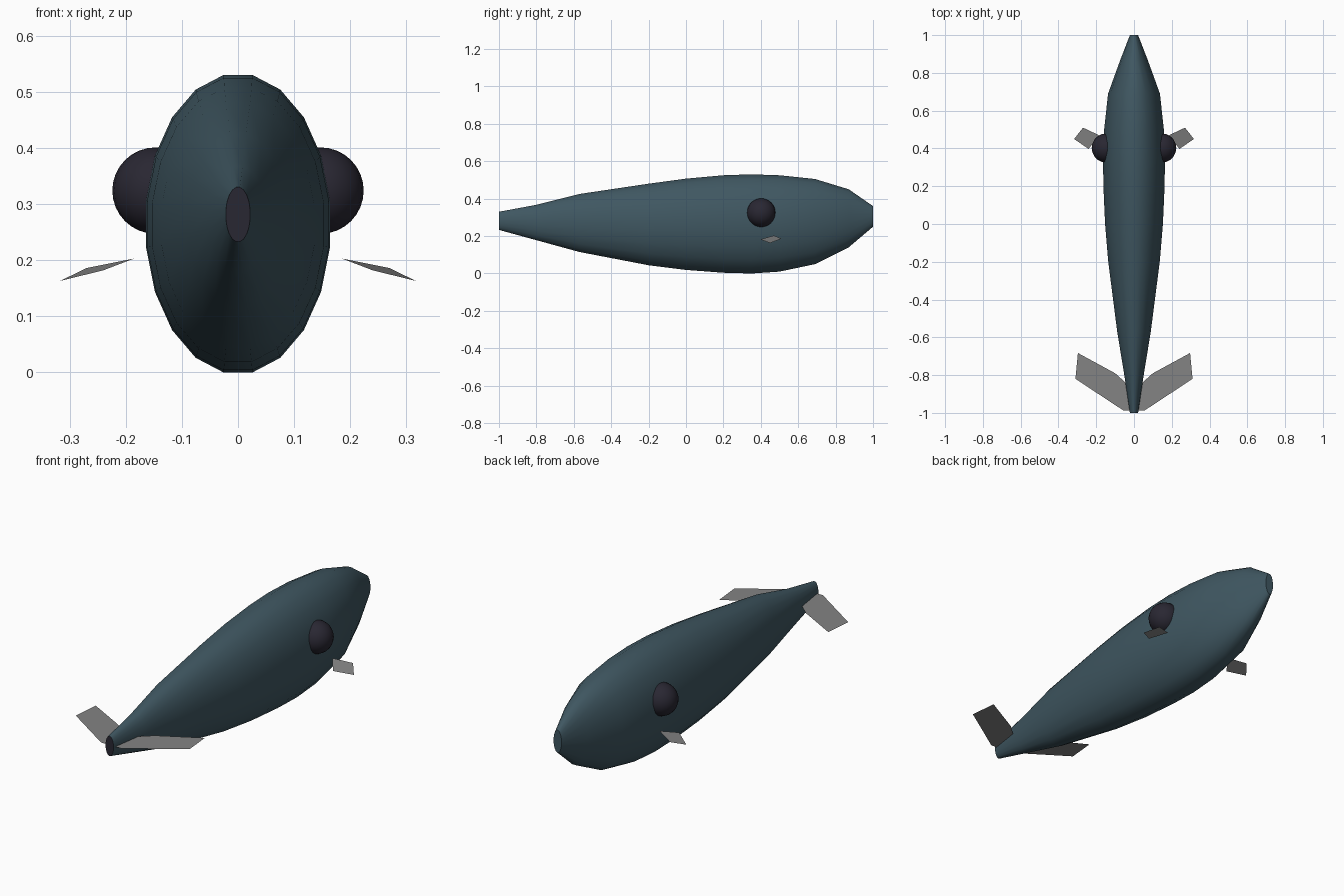
import bpy, bmesh, math

cube = bpy.data.objects.get("Cube")
if cube:
    bpy.data.objects.remove(cube)


def material(name, rgb):
    m = bpy.data.materials.new(name)
    m.use_nodes = True
    m.diffuse_color = (*rgb, 1)
    m.node_tree.nodes["Principled BSDF"].inputs["Base Color"].default_value = (*rgb, 1)
    return m


teal = material("dark teal skin", (0.05, 0.095, 0.12))
dark = material("dark violet", (0.022, 0.02, 0.032))
grey = material("fin grey", (0.23, 0.23, 0.23))


def make(name, bm, mats, smooth=None):
    mesh = bpy.data.meshes.new(name)
    bm.to_mesh(mesh)
    bm.free()
    for m in mats:
        mesh.materials.append(m)
    ob = bpy.data.objects.new(name, mesh)
    bpy.context.collection.objects.link(ob)
    if smooth:
        bpy.ops.object.select_all(action="DESELECT")
        ob.select_set(True)
        bpy.context.view_layer.objects.active = ob
        bpy.ops.object.shade_smooth_by_angle(angle=math.radians(smooth))
    return ob


# Body: oval rings lofted along y, as (y, half width, bottom, top)
SIDES = 20
rings = [(-1, .022, .233, .33), (-.8, .052, .178, .367), (-.57, .09, .115, .425),
         (-.2, .138, .044, .48), (0, .155, .019, .507), (.2, .164, .004, .525),
         (.35, .166, 0, .53), (.5, .16, .01, .525), (.69, .139, .05, .505),
         (.87, .073, .14, .45), (1, .022, .25, .36)]
bm = bmesh.new()
loops = []
for y, w, low, high in rings:
    loop = []
    for i in range(SIDES):
        a = (i + .5) * math.tau / SIDES
        loop.append(bm.verts.new((w * math.cos(a), y,
                                  (low + high) / 2 + (high - low) / 2 * math.sin(a) / math.cos(math.pi / SIDES))))
    loops.append(loop)
for p, q in zip(loops, loops[1:]):
    for i in range(SIDES):
        j = (i + 1) % SIDES
        bm.faces.new((p[i], p[j], q[j], q[i]))
tail_cap = bm.faces.new(loops[0])
tail_cap.material_index = 1
bm.faces.new(loops[-1])
bmesh.ops.recalc_face_normals(bm, faces=bm.faces)
make("body", bm, [teal, dark], 45)


# Flat fin from an outline on the left side, mirrored by sign
def fin(name, points, side):
    bm = bmesh.new()
    face = bm.faces.new([bm.verts.new((side * x, y, z)) for x, y, z in points])
    face.normal_update()
    if face.normal.z < 0:
        face.normal_flip()
    make(name, bm, [grey])


tail = [(0, -.88), (.05, -.835), (.1, -.79), (.297, -.683), (.31, -.82), (.055, -.988), (0, -.988)]
side_fin = [(.185, .47, .203), (.27, .51, .186), (.317, .45, .163), (.24, .397, .182)]

for side, label in ((1, "left"), (-1, "right")):
    fin(label + "_tail_fin", [(x, y, .28) for x, y in tail], side)
    fin(label + "_side_fin", side_fin, side)
    # Bulging eye
    bm = bmesh.new()
    bmesh.ops.create_uvsphere(bm, u_segments=20, v_segments=16, radius=.077)
    bmesh.ops.translate(bm, verts=bm.verts, vec=(side * .147, .402, .324))
    make(label + "_eye", bm, [dark], 60)
